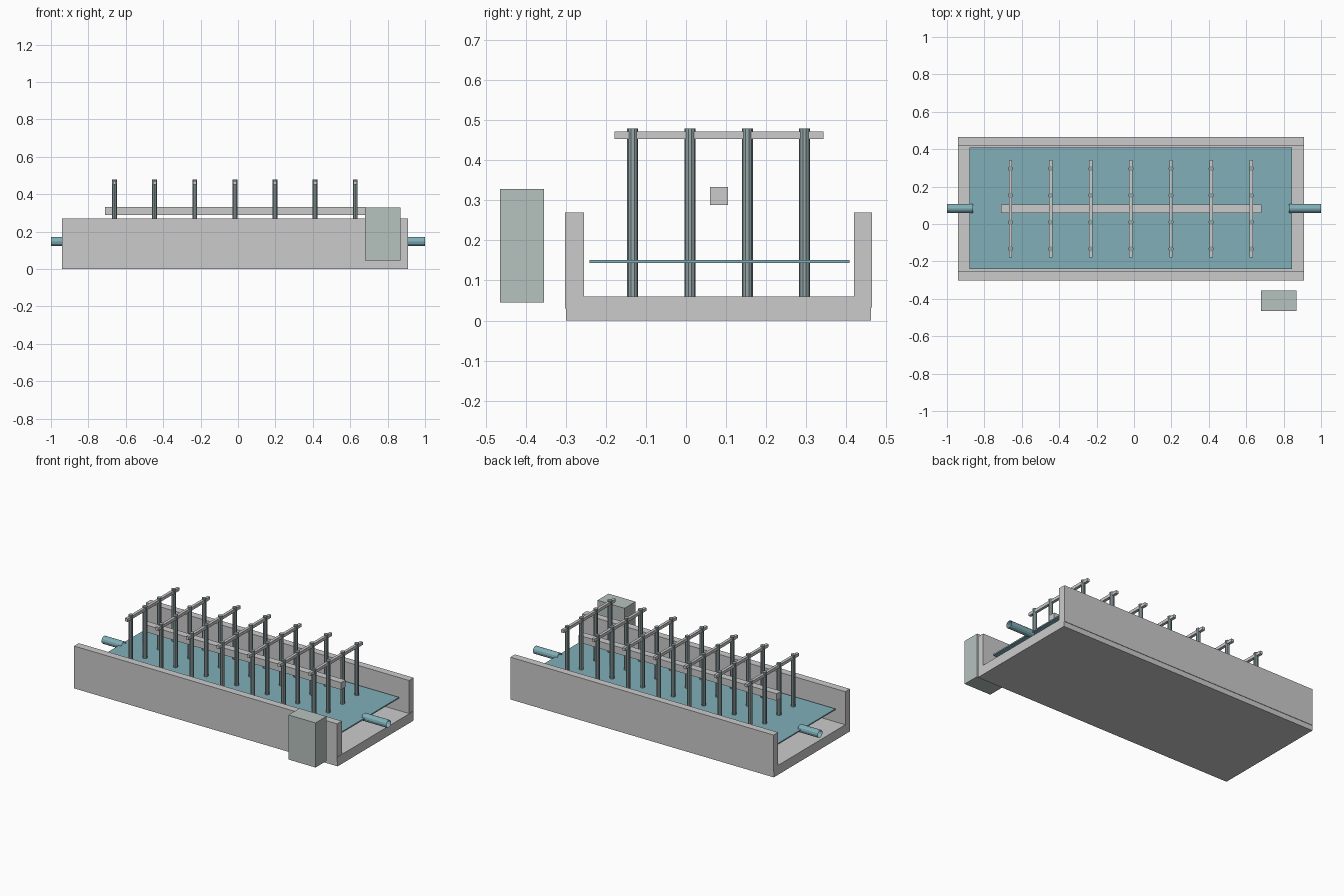
import bpy
import math

if "Cube" in bpy.data.objects:
    bpy.data.objects.remove(bpy.data.objects["Cube"])


def material(name, rgb):
    m = bpy.data.materials.new(name)
    m.diffuse_color = (*rgb, 1)
    m.use_nodes = True
    m.node_tree.nodes["Principled BSDF"].inputs["Base Color"].default_value = m.diffuse_color
    return m


WATER = material("water_blue", (0.22, 0.43, 0.48))
STEEL = material("steel_blue", (0.30, 0.38, 0.39))
PANEL = material("cabinet_grey_green", (0.47, 0.54, 0.52))


def finish(ob, name, mat):
    ob.name = name
    if mat:
        ob.data.materials.append(mat)
    return ob


def box(name, x, y, z, mat=None):
    """Box from (min, max) ranges on each axis."""
    bpy.ops.mesh.primitive_cube_add(size=1, location=[sum(r) / 2 for r in (x, y, z)])
    ob = bpy.context.object
    ob.scale = [r[1] - r[0] for r in (x, y, z)]
    bpy.ops.object.transform_apply(location=False, rotation=False, scale=True)
    return finish(ob, name, mat)


def tube(name, radius, length, loc, rot=(0, 0, 0), sides=10, cap='NGON', mat=None):
    bpy.ops.mesh.primitive_cylinder_add(vertices=sides, radius=radius, depth=length,
                                        end_fill_type=cap, location=loc, rotation=rot)
    return finish(bpy.context.object, name, mat)


# Open-ended concrete channel
box("channel_floor", (-0.94, 0.91), (-0.30, 0.462), (0, 0.06))
box("channel_front_wall", (-0.94, 0.908), (-0.302, -0.255), (0.03, 0.27))
box("channel_back_wall", (-0.94, 0.908), (0.419, 0.465), (0.033, 0.27))

# Water sheet
box("water_surface", (-0.88, 0.845), (-0.241, 0.408), (0.143, 0.151), WATER)

# Open inlet and outlet pipes
for name, x0, x1 in (("inlet_pipe", -1.0, -0.86), ("outlet_pipe", 0.828, 1.0)):
    tube(name, 0.024, x1 - x0, ((x0 + x1) / 2, 0.083, 0.147),
         (0, math.pi / 2, 0), 12, 'NOTHING', WATER)

# Seven rows of posts, each tied by a crossbar
for i in range(7):
    x = -0.66 + i * 0.2145
    for j in range(4):
        tube(f"post_{i}_{j}", 0.0137, 0.42, (x, -0.133 + j * 0.143, 0.27), mat=STEEL)
    box(f"crossbar_{i}", (x - 0.009, x + 0.009), (-0.178, 0.343), (0.453, 0.472))

# Long beam running between the posts
box("long_beam", (-0.71, 0.682), (0.06, 0.105), (0.288, 0.333))

# Control cabinet beside the channel
box("control_cabinet", (0.68, 0.87), (-0.465, -0.355), (0.045, 0.328), PANEL)
